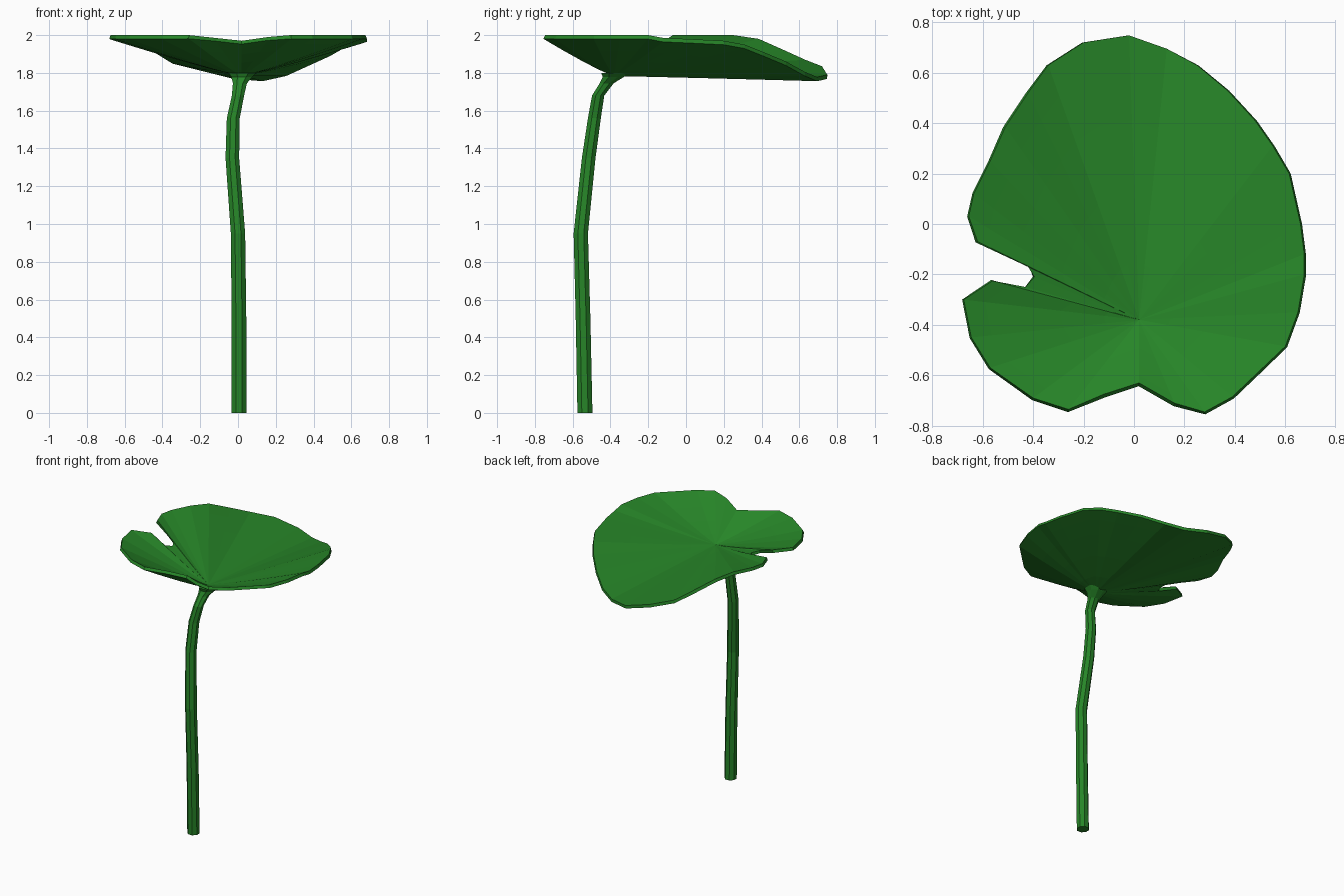
import bpy, bmesh, math

if "Cube" in bpy.data.objects:
    bpy.data.objects.remove(bpy.data.objects["Cube"], do_unlink=True)

green = bpy.data.materials.new("leaf_green")
green.use_nodes = True
colour = (0.02, 0.235, 0.021, 1)
green.diffuse_color = colour
bsdf = next(n for n in green.node_tree.nodes if n.type == 'BSDF_PRINCIPLED')
bsdf.inputs["Base Color"].default_value = colour
bsdf.inputs["Roughness"].default_value = 0.8


def make_object(name, bm):
    bm.normal_update()
    mesh = bpy.data.meshes.new(name)
    bm.to_mesh(mesh)
    bm.free()
    mesh.materials.append(green)
    obj = bpy.data.objects.new(name, mesh)
    bpy.context.collection.objects.link(obj)
    return obj


def bridge(bm, low, high):
    n = len(low)
    for i in range(n):
        j = (i + 1) % n
        bm.faces.new((low[i], low[j], high[j], high[i]))


# Leaf outline, counter-clockwise from the front notch
rim = [(.02, -.63, 1.97), (.16, -.71, 1.99), (.28, -.745, 2), (.39, -.685, 2),
       (.5, -.58, 2), (.6, -.485, 2), (.65, -.35, 2), (.675, -.2, 2),
       (.675, -.12, 1.985), (.66, 0, 1.98), (.615, .2, 1.97), (.55, .31, 1.95),
       (.48, .41, 1.91), (.37, .53, 1.86), (.25, .63, 1.805), (.13, .695, 1.778),
       (-.02, .748, 1.79), (-.2, .72, 1.835), (-.34, .63, 1.87), (-.42, .52, 1.92),
       (-.51, .385, 1.98), (-.57, .25, 2), (-.635, .12, 2), (-.655, .03, 2),
       (-.62, -.07, 2), (-.42, -.17, 1.93), (-.395, -.21, 1.92), (-.43, -.25, 1.93),
       (-.56, -.225, 1.98), (-.675, -.3, 2), (-.645, -.45, 2), (-.57, -.57, 2),
       (-.4, -.69, 2), (-.26, -.735, 2), (-.12, -.675, 1.985)]

# Dished leaf: rings shrink from the outline towards the stalk joint
cx, cy, cz = .02, -.38, 1.805
bm = bmesh.new()
inner = None
for t in (.2, .45, .7, .88, 1):
    ring = [bm.verts.new((cx + (x - cx) * t, cy + (y - cy) * t,
                          cz + (z - cz) * t ** 1.12)) for x, y, z in rim]
    if inner is None:
        hub = bm.verts.new((cx, cy, cz))
        for i, v in enumerate(ring):
            bm.faces.new((hub, v, ring[(i + 1) % len(ring)]))
    else:
        bridge(bm, ring, inner)
    inner = ring
bmesh.ops.recalc_face_normals(bm, faces=bm.faces)
bm.normal_update()
if sum(f.normal.z for f in bm.faces) < 0:
    bmesh.ops.reverse_faces(bm, faces=bm.faces)
leaf = make_object("leaf", bm)
thick = leaf.modifiers.new("thickness", 'SOLIDIFY')
thick.thickness = .022
thick.offset = -1

# Bent eight-sided stalk flaring into the leaf: x, y, z, radius
path = [(.005, -.535, 0, .043), (.005, -.545, .5, .042), (0, -.557, .95, .041),
        (-.03, -.515, 1.35, .039), (-.025, -.485, 1.56, .037),
        (0, -.465, 1.68, .035), (.01, -.42, 1.745, .04),
        (.02, -.385, 1.778, .06), (.025, -.375, 1.8, .08)]
sides = 8
bm = bmesh.new()
rings = []
for x, y, z, r in path:
    angles = [2 * math.pi * (i + .5) / sides for i in range(sides)]
    rings.append([bm.verts.new((x + r * math.cos(a), y + r * math.sin(a), z))
                  for a in angles])
for low, high in zip(rings, rings[1:]):
    bridge(bm, low, high)
bm.faces.new(rings[0][::-1])
bm.faces.new(rings[-1])
make_object("stalk", bm)
